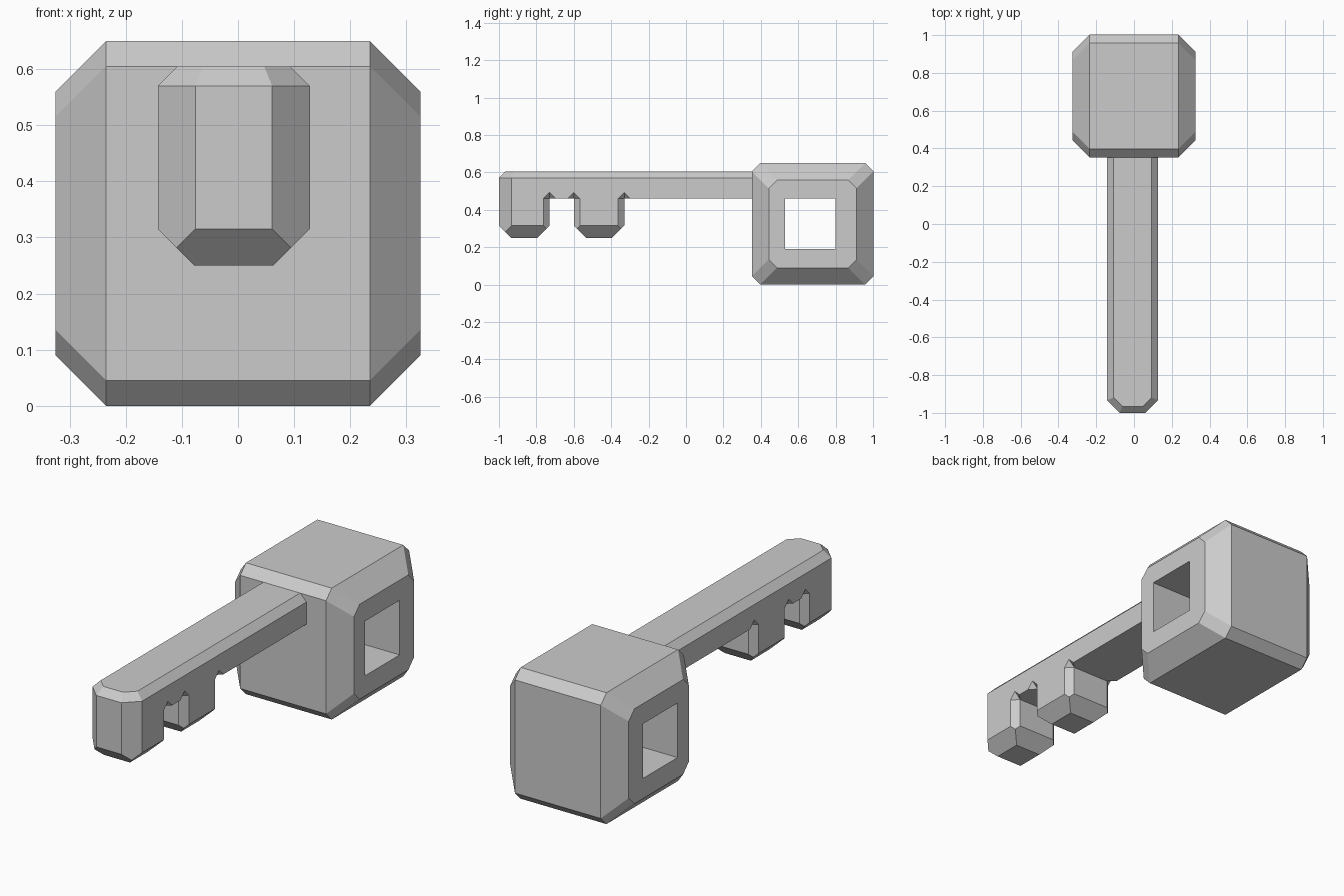
import bpy, bmesh
from mathutils import Vector, Matrix

if "Cube" in bpy.data.objects:
    bpy.data.objects.remove(bpy.data.objects["Cube"])

X0, X1 = -0.143, 0.128          # blade width
BAR_Z, SMALL = 0.46, 0.033      # underside of the bar, small edge chamfer


def to_object(name, bm):
    bmesh.ops.recalc_face_normals(bm, faces=bm.faces)
    mesh = bpy.data.meshes.new(name)
    bm.to_mesh(mesh)
    bm.free()
    ob = bpy.data.objects.new(name, mesh)
    bpy.context.collection.objects.link(ob)
    return ob


def box(lo, hi):
    bm = bmesh.new()
    lo, hi = Vector(lo), Vector(hi)
    size = hi - lo
    bmesh.ops.create_cube(bm, size=1, matrix=Matrix.Translation((lo + hi) / 2) @ Matrix.Diagonal((*size, 1)))
    return bm


def slice_off(bm, point, normal):
    """Cut a convex solid with a plane and cap it."""
    cut = bmesh.ops.bisect_plane(bm, geom=bm.verts[:] + bm.edges[:] + bm.faces[:], dist=1e-6,
                                 plane_co=point, plane_no=normal, clear_outer=True)
    edges = [e for e in cut["geom_cut"] if isinstance(e, bmesh.types.BMEdge)]
    if edges:
        bmesh.ops.contextual_create(bm, geom=edges)


def boolean(target, other, operation):
    mod = target.modifiers.new(operation.lower(), 'BOOLEAN')
    mod.operation, mod.solver, mod.object = operation, 'EXACT', other
    bpy.context.view_layer.objects.active = target
    bpy.ops.object.modifier_apply(modifier=mod.name)
    bpy.data.objects.remove(other)


# Key head: chamfered-square profile lofted across x, inset at both sides
def ring(bm, x, half, c=0.045, cy=0.6775, cz=0.325):
    i = half - c
    pts = [(half, i), (i, half), (-i, half), (-half, i), (-half, -i), (-i, -half), (i, -half), (half, -i)]
    return [bm.verts.new((x, cy + a, cz + b)) for a, b in pts]


bm = bmesh.new()
rings = [ring(bm, x, h) for x, h in ((-0.325, 0.235), (-0.235, 0.325), (0.235, 0.325), (0.325, 0.235))]
for a, b in zip(rings, rings[1:]):
    for k in range(8):
        bm.faces.new((a[k - 1], a[k], b[k], b[k - 1]))
bm.faces.new(rings[0])
bm.faces.new(rings[-1])
head = to_object("key_head", bm)
boolean(head, to_object("head_hole", box((-0.5, 0.53, 0.19), (0.5, 0.80, 0.46))), 'DIFFERENCE')

# Key shaft: bar with a chamfered tip and top edges
c, t, z = 0.067, 0.035, 0.57
bm = box((X0, -1, BAR_Z), (X1, 0.42, 0.605))
for x, s in ((X0, -1), (X1, 1)):
    slice_off(bm, (x, -1 + c, z), (s, -1, 0))
for x, s in ((X0, -1), (X1, 1)):
    slice_off(bm, (x, 0, z), (s, 0, 1))
    slice_off(bm, (x, -1 + c, z), Vector((s, -1, 0)).normalized() + Vector((0, 0, 1)))
slice_off(bm, (0, -1, z), (0, -1, 1))
shaft = to_object("key_shaft", bm)

# Small pointed nicks where the tooth corners meet the bar
bm = bmesh.new()
for y in (-0.73, -0.60, -0.33):
    for x in (X0, X1):
        bmesh.ops.create_uvsphere(bm, u_segments=4, v_segments=2, radius=SMALL,
                                  matrix=Matrix.Translation((x, y, BAR_Z)))
boolean(shaft, to_object("nicks", bm), 'DIFFERENCE')

# Teeth: chamfered upright corners and bevelled bottoms
for y0, y1, front in ((-1.0, -0.73, c), (-0.60, -0.33, SMALL)):
    bm = box((X0, y0, 0.25), (X1, y1, BAR_Z))
    for x, s in ((X0, -1), (X1, 1)):
        slice_off(bm, (x, y0 + front, 0), (s, -1, 0))
        slice_off(bm, (x, y1 - SMALL, 0), (s, 1, 0))
    for x, s in ((X0, -1), (X1, 1)):
        slice_off(bm, (x, 0, 0.315), (s, 0, -1))
    slice_off(bm, (0, y0, 0.315), (0, -1, -1))
    slice_off(bm, (0, y1, 0.315), (0, 1, -1))
    boolean(shaft, to_object("key_tooth", bm), 'UNION')
